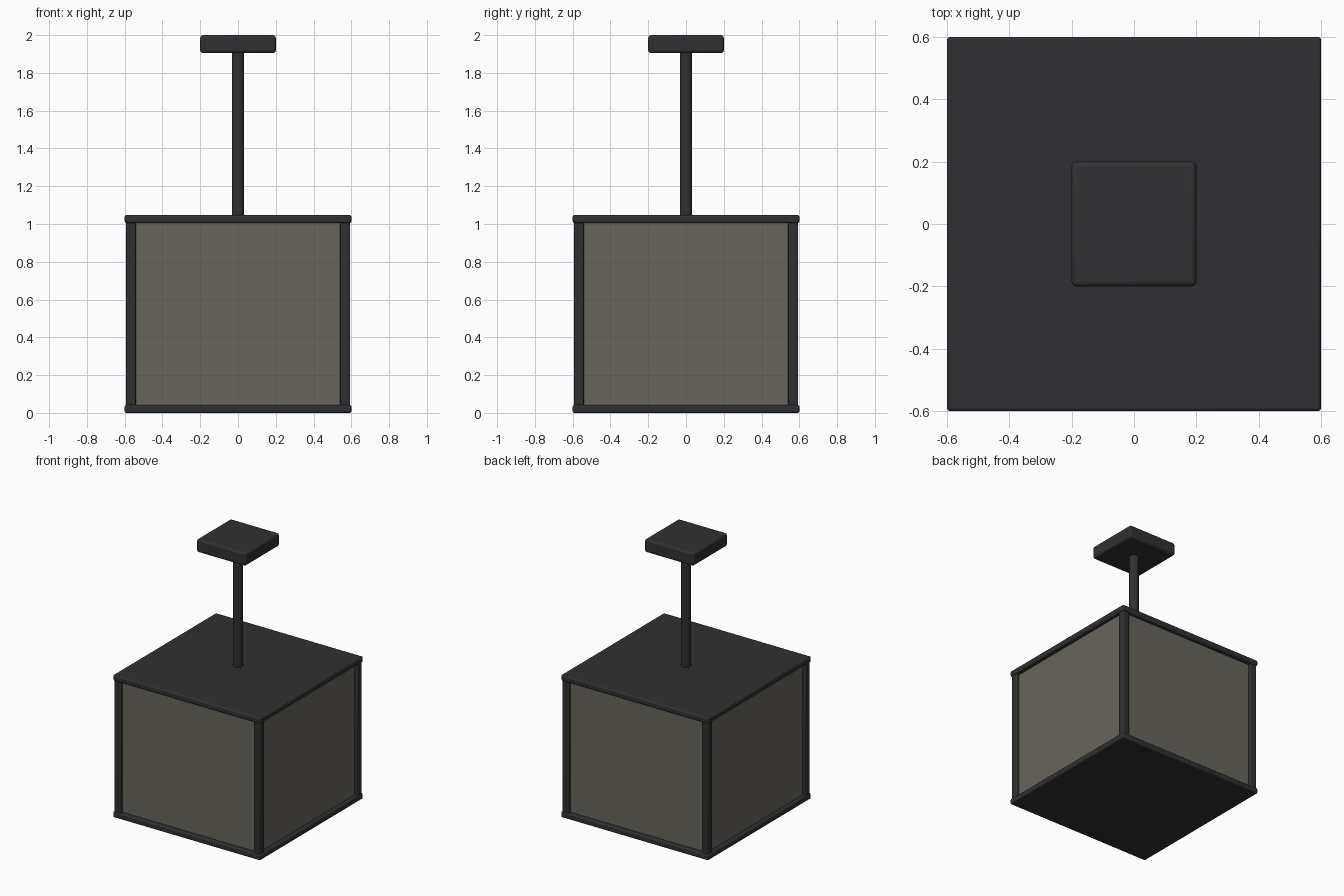
import bpy
import bmesh

if "Cube" in bpy.data.objects:
    bpy.data.objects.remove(bpy.data.objects["Cube"])

# Materials
def material(name, color):
    m = bpy.data.materials.new(name)
    m.diffuse_color = color
    m.use_nodes = True
    m.node_tree.nodes["Principled BSDF"].inputs["Base Color"].default_value = m.diffuse_color
    return m

metal = material("dark_metal", (0.03, 0.03, 0.032, 1))
glass = material("smoked_glass", (0.14, 0.13, 0.11, 0.7))


def finish(name, bm, mat, bevel=0.0):
    me = bpy.data.meshes.new(name)
    bm.to_mesh(me)
    bm.free()
    me.materials.append(mat)
    ob = bpy.data.objects.new(name, me)
    bpy.context.collection.objects.link(ob)
    if bevel:
        mod = ob.modifiers.new("rounded_edges", 'BEVEL')
        mod.width = bevel
        mod.segments = 3
    bpy.ops.object.select_all(action='DESELECT')
    ob.select_set(True)
    bpy.context.view_layer.objects.active = ob
    bpy.ops.object.shade_smooth_by_angle(angle=0.6)
    return ob


def box(name, lo, hi, mat, bevel=0.0):
    bm = bmesh.new()
    bmesh.ops.create_cube(bm, size=1)
    for v in bm.verts:
        v.co = [(a + b) / 2 + c * (b - a) for a, b, c in zip(lo, hi, v.co)]
    return finish(name, bm, mat, bevel)


# Bottom and top plates
box("bottom_plate", (-0.6, -0.6, 0), (0.6, 0.6, 0.042), metal, 0.01)
box("top_plate", (-0.6, -0.6, 1.005), (0.6, 0.6, 1.047), metal, 0.01)

# Corner posts
for sx, xname in ((-1, "left"), (1, "right")):
    for sy, yname in ((-1, "front"), (1, "back")):
        cx, cy, h = sx * 0.567, sy * 0.567, 0.026
        box(f"{yname}_{xname}_post", (cx - h, cy - h, 0.03),
            (cx + h, cy + h, 1.015), metal, 0.006)

# Glass panes set between the posts
for s, xname, yname in ((-1, "left", "front"), (1, "right", "back")):
    a, b = sorted((s * 0.558, s * 0.57))
    box(f"{yname}_pane", (-0.545, a, 0.035), (0.545, b, 1.01), glass)
    box(f"{xname}_pane", (a, -0.545, 0.035), (b, 0.545, 1.01), glass)

# Hanging rod
bm = bmesh.new()
bmesh.ops.create_cone(bm, cap_ends=True, segments=32, radius1=0.033,
                      radius2=0.033, depth=0.88)
bmesh.ops.translate(bm, verts=bm.verts, vec=(0, 0, 1.475))
finish("hanging_rod", bm, metal)

# Ceiling mount
box("ceiling_mount", (-0.2, -0.2, 1.905), (0.2, 0.2, 2.0), metal, 0.015)
